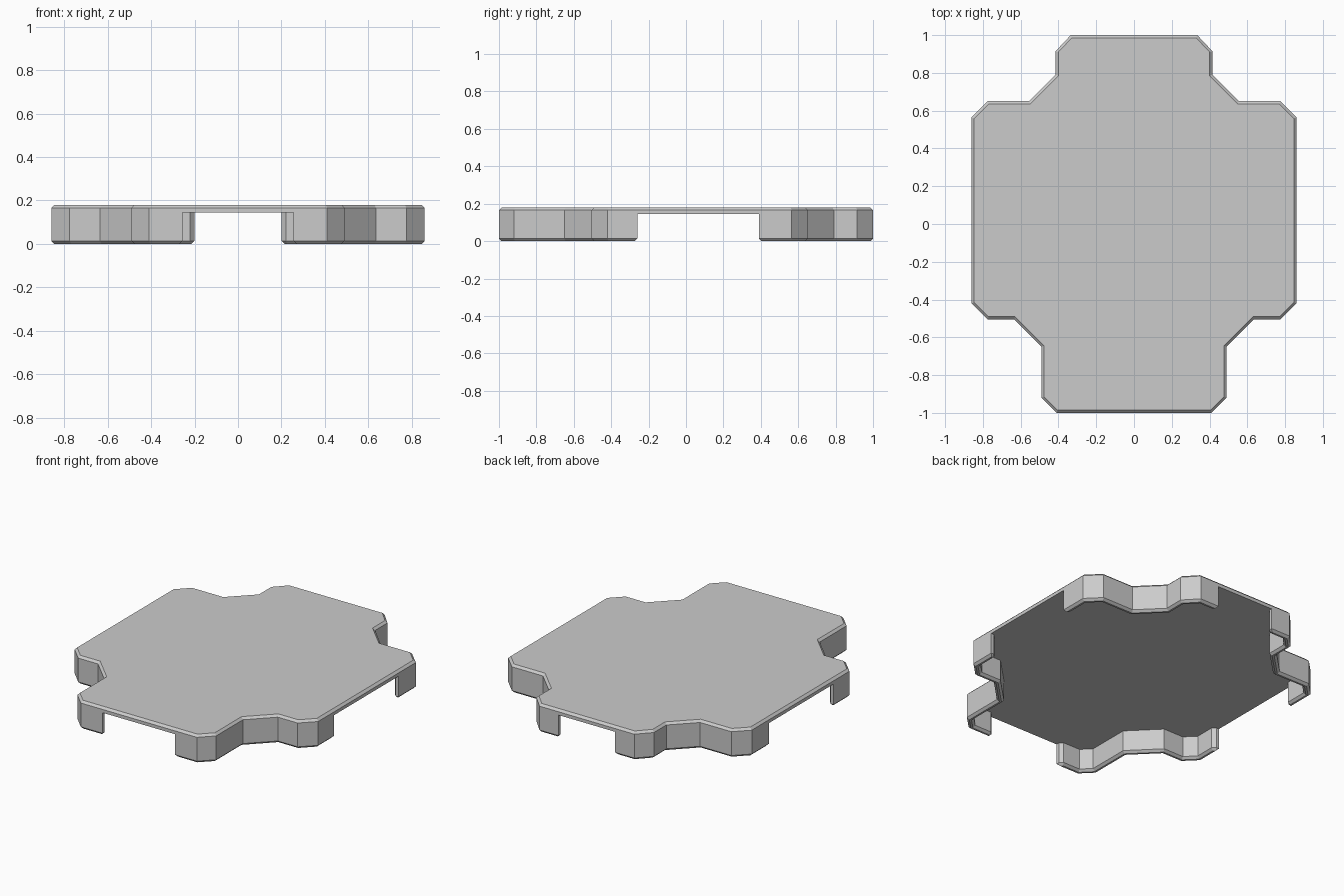
import bpy, bmesh
from mathutils import Vector

if "Cube" in bpy.data.objects:
    bpy.data.objects.remove(bpy.data.objects["Cube"])

HEIGHT, CEILING, WALL, CHAMFER = 0.18, 0.145, 0.04, 0.014


def mirrored(half):
    """Close a right-hand half outline by mirroring it across x = 0."""
    return [Vector(p) for p in half] + [Vector((-x, y)) for x, y in reversed(half)]


def inset(points, d):
    """Mitred inward offset of a counter-clockwise outline."""
    result = []
    for i, p in enumerate(points):
        a = (p - points[i - 1]).normalized()
        b = (points[(i + 1) % len(points)] - p).normalized()
        na, nb = Vector((-a.y, a.x)), Vector((-b.y, b.x))
        result.append(p + (na + nb) * d / (1 + na.dot(nb)))
    return result


def loft(name, outline, levels):
    """Stack inset copies of an outline at (inset, z) levels and cap both ends."""
    bm = bmesh.new()
    rings = [[bm.verts.new((p.x, p.y, z)) for p in inset(outline, d)] for d, z in levels]
    n = len(outline)
    for low, high in zip(rings, rings[1:]):
        for i in range(n):
            j = (i + 1) % n
            bm.faces.new((low[i], low[j], high[j], high[i]))
    bm.faces.new(rings[0][::-1])
    bm.faces.new(rings[-1])
    bmesh.ops.recalc_face_normals(bm, faces=bm.faces)
    mesh = bpy.data.meshes.new(name)
    bm.to_mesh(mesh)
    bm.free()
    obj = bpy.data.objects.new(name, mesh)
    bpy.context.collection.objects.link(obj)
    return obj


# Plate with a skirt wall all round, chamfered along top and bottom edges
outline = mirrored([
    (0.41, -1), (0.49, -0.92), (0.49, -0.65), (0.635, -0.505), (0.775, -0.505),
    (0.86, -0.42), (0.86, 0.565), (0.775, 0.65), (0.555, 0.65), (0.415, 0.79),
    (0.415, 0.915), (0.335, 1)])
cover = loft("cover_plate", outline, [
    (WALL, CEILING), (WALL, CHAMFER), (WALL - CHAMFER, 0), (CHAMFER, 0),
    (0, CHAMFER), (0, HEIGHT - CHAMFER), (CHAMFER, HEIGHT)])

# Cross-shaped cutter that opens the skirt on four sides, leaving corner legs
cutter = loft("skirt_gap_cutter", mirrored([
    (0.255, -1.1), (0.255, -0.98), (0.275, -0.96), (0.275, -0.28), (0.82, -0.28),
    (0.84, -0.26), (1, -0.26), (1, 0.39), (0.84, 0.39), (0.82, 0.41),
    (0.22, 0.41), (0.22, 0.96), (0.2, 0.98), (0.2, 1.1)]),
    [(-2 * CHAMFER, -CHAMFER), (0, CHAMFER), (0, CEILING)])
cutter.hide_render = True

cut = cover.modifiers.new("gaps", "BOOLEAN")
cut.operation = "DIFFERENCE"
cut.solver = "EXACT"
cut.object = cutter
bpy.context.view_layer.objects.active = cover
cover.select_set(True)
bpy.ops.object.modifier_apply(modifier=cut.name)
bpy.data.objects.remove(cutter)

# Single light grey finish
grey = bpy.data.materials.new("light_grey")
grey.use_nodes = True
colour = (0.6, 0.6, 0.6, 1)
grey.diffuse_color = colour
grey.node_tree.nodes["Principled BSDF"].inputs["Base Color"].default_value = colour
cover.data.materials.clear()
cover.data.materials.append(grey)
